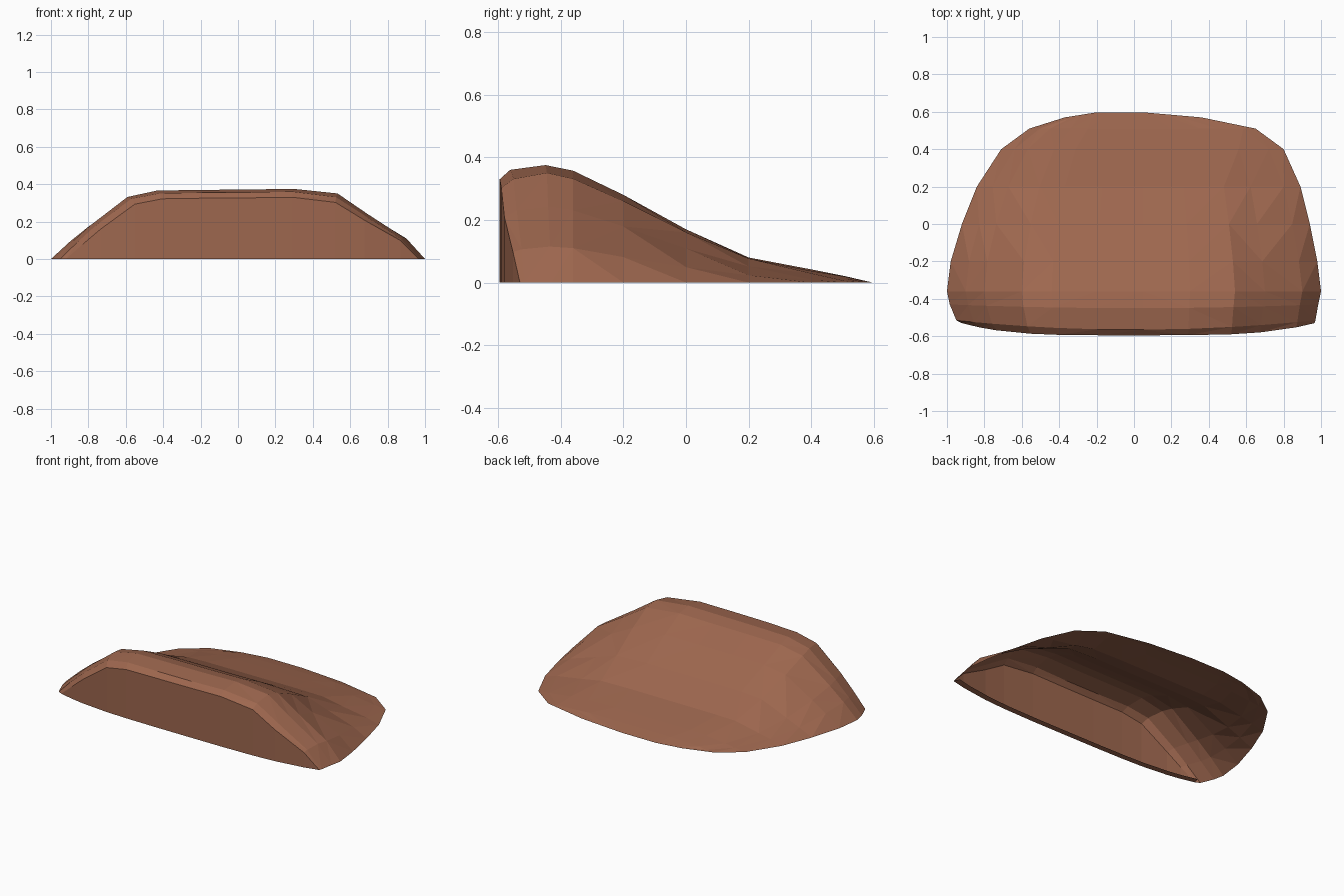
import bpy, bmesh, random

if "Cube" in bpy.data.objects:
    bpy.data.objects.remove(bpy.data.objects["Cube"])

random.seed(4)
clay = bpy.data.materials.new("clay brown")
clay.diffuse_color = (0.34, 0.135, 0.077, 1)
clay.use_nodes = True
clay.node_tree.nodes["Principled BSDF"].inputs["Base Color"].default_value = clay.diffuse_color

# cross-section of the mound: (fraction of half width, fraction of crest height)
SECTION = [(-1, 0), (-.9, .25), (-.8, .49), (-.6, .89), (-.44, .975), (-.2, .985), (.05, .99),
           (.3, 1), (.54, .925), (.7, .64), (.9, .3), (1, 0)]

# rows from front to back: y, left x, right x, crest height, how far the ends bend back, bend power
ROWS = [
    (-.595, -.92, .965, .33, .065, 4),
    (-.565, -.95, .97, .36, .05, 2),
    (-.45, -.985, .985, .375, .02, 2),
    (-.36, -1, 1, .357, 0, 2),
    (-.2, -.98, .98, .28, 0, 2),
    (0, -.92, .94, .17, 0, 2),
    (.2, -.84, .89, .08, 0, 2),
    (.4, -.71, .80, .042, 0, 2),
    (.51, -.56, .65, .02, 0, 2),
    (.57, -.37, .36, .006, 0, 2),
    (.597, -.2, .05, 0, 0, 2),
]

bm = bmesh.new()


def make_row(row):
    y, left, right, height, bend, power = row
    verts = []
    for t, s in SECTION:
        x = t * (right if t > 0 else -left)
        wobble = random.uniform(-.004, .004) if 0 < s < .95 and height > .01 else 0
        verts.append(bm.verts.new((x, y + bend * abs(t) ** power, max(0, height * s + wobble))))
    return verts


def bridge(a, b):
    for i in range(len(a) - 1):
        bm.faces.new((a[i], a[i + 1], b[i + 1], b[i]))


# sloping top
rows = [make_row(r) for r in ROWS]
for a, b in zip(rows, rows[1:]):
    bridge(a, b)

# steep front wall with a narrow lip under it, the rest of the underside is open
foot = [bm.verts.new((v.co.x, v.co.y, 0)) for v in rows[0]]
lip = [bm.verts.new((v.co.x * .985, v.co.y + .04, 0)) for v in rows[0]]
bridge(foot, rows[0])
bridge(lip, foot)

bmesh.ops.remove_doubles(bm, verts=bm.verts, dist=.0005)
bmesh.ops.triangulate(bm, faces=bm.faces)

mesh = bpy.data.meshes.new("rock_mound")
bm.to_mesh(mesh)
bm.free()
mesh.materials.append(clay)
mound = bpy.data.objects.new("rock_mound", mesh)
bpy.context.collection.objects.link(mound)
